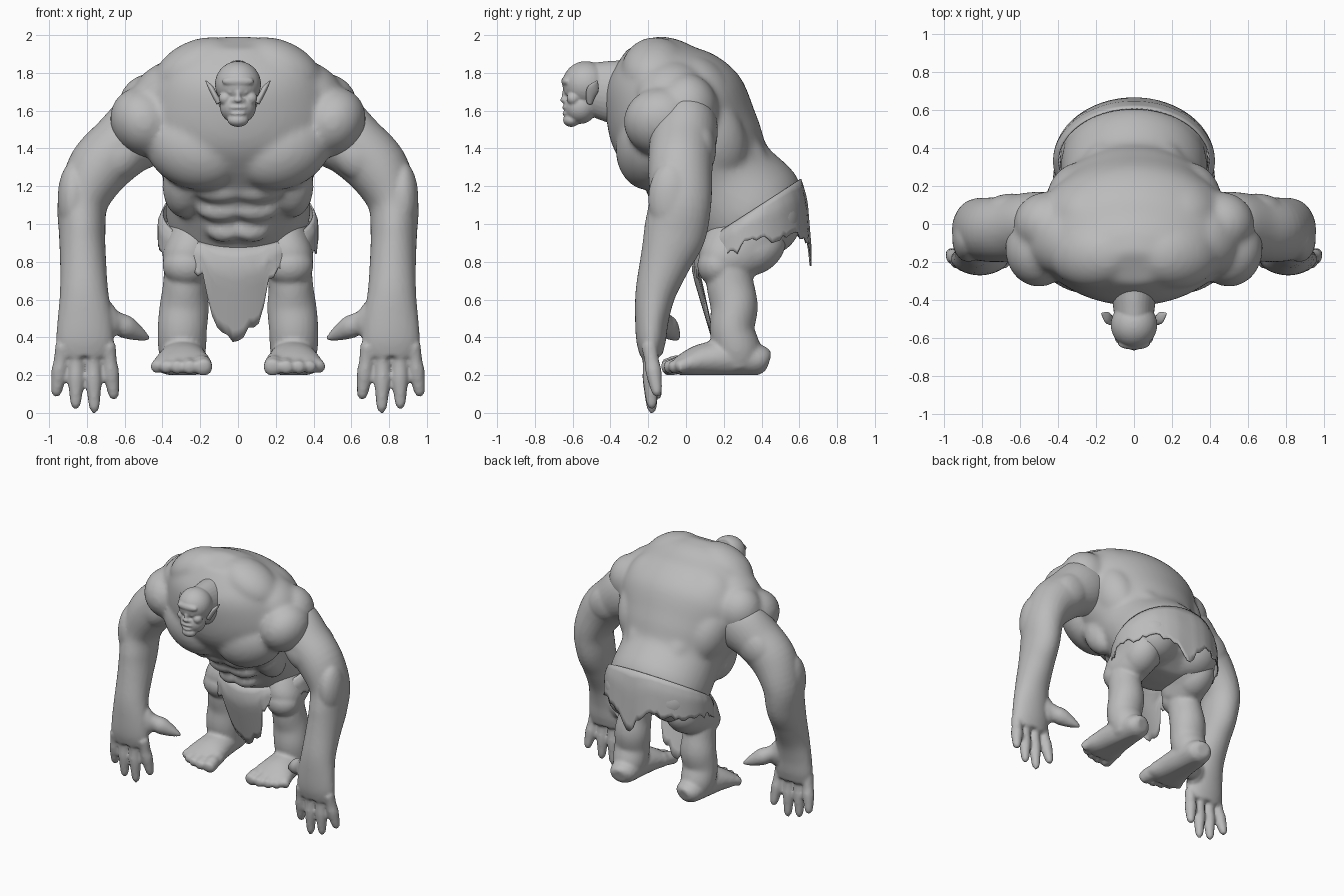
import bpy, bmesh, math, random
from mathutils import Vector, Euler, Matrix

cube = bpy.data.objects.get("Cube")
if cube:
    bpy.data.objects.remove(cube, do_unlink=True)

grey = bpy.data.materials.new("clay_grey")
grey.use_nodes = True
COLOUR = (0.5, 0.5, 0.5, 1)
grey.diffuse_color = COLOUR
grey.node_tree.nodes["Principled BSDF"].inputs["Base Color"].default_value = COLOUR


def blob(bm, centre, radii, rot=(0, 0, 0), pair=False):
    """Ellipsoid muscle, optionally mirrored across x; rotation in degrees."""
    for s in (1, -1) if pair else (1,):
        turn = Euler((math.radians(rot[0]), math.radians(rot[1]) * s, math.radians(rot[2]) * s))
        m = (Matrix.Translation((centre[0] * s, centre[1], centre[2]))
             @ turn.to_matrix().to_4x4() @ Matrix.Diagonal((*radii, 1)))
        bmesh.ops.create_uvsphere(bm, u_segments=32, v_segments=20, radius=1, matrix=m)


def spline(keys, steps):
    """Catmull-Rom interpolation through tuples of numbers."""
    out = []
    for i in range(len(keys) - 1):
        p0, p1, p2, p3 = (keys[max(0, min(len(keys) - 1, i + k))] for k in (-1, 0, 1, 2))
        for j in range(steps):
            t = j / steps
            out.append([b + .5 * t * (c - a + t * (2 * a - 5 * b + 4 * c - d + t * (3 * (b - c) + d - a)))
                        for a, b, c, d in zip(p0, p1, p2, p3)])
    return out + [list(keys[-1])]


def loft(bm, keys, ref=(0, 1, 0), steps=5, sides=32):
    """Closed elliptical tube through keys of (x, y, z, side radius, depth radius)."""
    pts = spline(keys, steps)
    rings = []
    for i, p in enumerate(pts):
        a, b = pts[max(i - 1, 0)], pts[min(i + 1, len(pts) - 1)]
        t = (Vector(b[:3]) - Vector(a[:3])).normalized()
        u = Vector(ref).cross(t).normalized()
        v = t.cross(u)
        ring = []
        for k in range(sides):
            th = math.tau * k / sides
            ring.append(bm.verts.new(Vector(p[:3]) + u * math.cos(th) * p[3] + v * math.sin(th) * p[4]))
        rings.append(ring)
    for r, q in zip(rings, rings[1:]):
        for k in range(sides):
            bm.faces.new((r[k], r[(k + 1) % sides], q[(k + 1) % sides], q[k]))
    bm.faces.new(rings[0][::-1])
    bm.faces.new(rings[-1])


def digit(bm, base, tip, r0, r1, ref=(0, 1, 0)):
    """Finger or toe with a rounded tip."""
    a, b = Vector(base), Vector(tip)
    shape = ((0, r0), (.3, r0 * .9), (.5, r0), (.75, (r0 + r1) / 2), (.92, r1), (1, r1 * .4))
    loft(bm, [(*a.lerp(b, f), r, r) for f, r in shape], ref, steps=3, sides=16)


def finish(bm, name, voxel=0, smooth=3, mirror=False):
    """Turn a bmesh into an object, melting overlapping shapes into one skin."""
    if mirror:
        bmesh.ops.scale(bm, vec=(-1, 1, 1), verts=bm.verts)
        bmesh.ops.reverse_faces(bm, faces=bm.faces)
    bmesh.ops.recalc_face_normals(bm, faces=bm.faces)
    me = bpy.data.meshes.new(name)
    bm.to_mesh(me)
    bm.free()
    me.materials.append(grey)
    me.shade_smooth()
    ob = bpy.data.objects.new(name, me)
    bpy.context.collection.objects.link(ob)
    if voxel:
        rm = ob.modifiers.new("skin", 'REMESH')
        rm.mode, rm.voxel_size, rm.use_smooth_shade = 'VOXEL', voxel, True
        sm = ob.modifiers.new("soften", 'SMOOTH')
        sm.factor, sm.iterations = .5, smooth
    return ob


# Torso: hunched trunk lofted along the spine, then muscles
bm = bmesh.new()
loft(bm, [(0, .46, .88, .2, .1), (0, .41, .95, .32, .23), (0, .34, 1.04, .38, .325), (0, .18, 1.22, .385, .315),
          (0, .07, 1.39, .46, .355), (0, -.05, 1.59, .54, .385), (0, -.15, 1.77, .46, .31),
          (0, -.2, 1.89, .33, .2), (0, -.23, 1.96, .16, .09)], sides=48)
blob(bm, (.24, -.19, 1.4), (.27, .18, .21), (0, -25, 8), True)        # pectorals
blob(bm, (.5, -.13, 1.54), (.17, .2, .19), (0, 35, 0), True)          # front shoulders
blob(bm, (.45, .0, 1.61), (.18, .17, .19), (0, 35, 0), True)          # rear shoulders
blob(bm, (.38, -.08, 1.7), (.2, .19, .15), (0, 35, 0), True)          # shoulder tops
blob(bm, (.22, -.16, 1.82), (.24, .18, .15), (0, 25, 0), True)        # trapezius
blob(bm, (.22, .06, 1.66), (.24, .2, .25), (32, 15, 0), True)         # shoulder blades
blob(bm, (.3, .12, 1.46), (.16, .19, .26), (25, 12, 0), True)         # back flanks
blob(bm, (.14, .28, 1.42), (.13, .1, .28), (38, 0, 0), True)          # lower back
for y, z, w in ((-.14, 1.18, .14), (-.07, 1.08, .13), (.0, .97, .1)): # abdominals
    blob(bm, (w * .7, y, z), (w, .06, .07), (-35, 0, 12), True)
blob(bm, (.29, -.02, 1.2), (.11, .12, .18), (30, 0, 0), True)         # obliques
blob(bm, (.18, .42, 1.02), (.19, .19, .19), (0, 0, 0), True)          # buttocks
finish(bm, "torso", .019, 7)

# Head: skull, face and thick neck
bm = bmesh.new()
loft(bm, [(0, -.15, 1.69, .2, .2), (0, -.33, 1.695, .13, .175), (0, -.42, 1.705, .112, .16),
          (0, -.52, 1.72, .1, .135)], ref=(0, 0, 1))
blob(bm, (0, -.53, 1.74), (.122, .124, .122))                         # skull
blob(bm, (0, -.56, 1.62), (.096, .088, .09))                          # jaw
blob(bm, (0, -.607, 1.55), (.056, .044, .036))                        # chin
blob(bm, (0, -.63, 1.755), (.085, .03, .03))                          # brow
blob(bm, (.066, -.597, 1.665), (.036, .035, .035), pair=True)         # cheeks
blob(bm, (.038, -.628, 1.7), (.018, .014, .012), pair=True)           # eyes
blob(bm, (0, -.632, 1.69), (.016, .025, .05), (-12, 0, 0))            # nose bridge
blob(bm, (0, -.642, 1.657), (.025, .024, .018))                       # nose tip
blob(bm, (.022, -.634, 1.652), (.016, .016, .014), pair=True)         # nostrils
blob(bm, (0, -.632, 1.617), (.05, .024, .011))                        # upper lip
blob(bm, (0, -.632, 1.585), (.042, .022, .011))                       # lower lip
finish(bm, "head", .0075, 1)

for side, flip in (("left", False), ("right", True)):
    # Ear: pointed flap
    bm = bmesh.new()
    loft(bm, [(.1, -.51, 1.64, .015, .015), (.122, -.505, 1.68, .015, .026), (.143, -.49, 1.72, .014, .03),
              (.17, -.47, 1.758, .003, .004)], sides=16)
    finish(bm, side + "_ear", mirror=flip)

    # Arm with hand
    bm = bmesh.new()
    loft(bm, [(.4, .01, 1.56, .17, .15), (.5, .0, 1.5, .2, .17), (.62, -.02, 1.41, .175, .175),
              (.74, -.03, 1.29, .165, .17), (.82, -.03, 1.12, .135, .165), (.825, -.06, .95, .123, .165),
              (.82, -.11, .8, .122, .135), (.815, -.16, .64, .128, .108), (.81, -.18, .5, .145, .09),
              (.81, -.185, .38, .152, .078), (.81, -.185, .3, .135, .058)])
    blob(bm, (.63, -.1, 1.36), (.16, .1, .12), (0, 42, 0))            # biceps
    blob(bm, (.64, .07, 1.4), (.17, .09, .13), (0, 42, 0))            # triceps
    blob(bm, (.87, -.08, 1.13), (.085, .12, .2))                      # outer forearm
    blob(bm, (.82, .04, 1.1), (.1, .08, .15))                         # elbow
    for x0, x1, y, z in ((.69, .655, -.15, .07), (.77, .76, -.18, .0), (.855, .86, -.18, .02),
                         (.925, .965, -.15, .085)):
        digit(bm, (x0, -.195, .36), (x1, y, z), .043, .027)
    digit(bm, (.72, -.16, .52), (.47, -.04, .39), .062, .022)         # thumb
    blob(bm, (.7, -.15, .5), (.07, .06, .11), (0, 20, 0))             # thumb ball
    finish(bm, side + "_arm", .0135, 2, flip)

    # Leg with foot
    bm = bmesh.new()
    loft(bm, [(.2, .42, 1.04, .15, .16), (.22, .36, .97, .165, .19), (.245, .27, .88, .145, .19),
              (.265, .19, .8, .135, .145), (.27, .15, .74, .1, .08)])
    blob(bm, (.272, .17, .78), (.127, .11, .11))                      # knee
    blob(bm, (.25, .37, .87), (.13, .17, .13), (35, 0, 0))            # hamstring
    loft(bm, [(.27, .22, .78, .12, .12), (.28, .235, .67, .118, .125), (.285, .255, .56, .13, .125),
              (.295, .245, .44, .13, .118), (.295, .27, .33, .125, .125), (.29, .28, .24, .1, .11)])
    loft(bm, [(.28, .435, .27, .05, .05), (.285, .39, .28, .095, .08), (.29, .24, .29, .115, .1),
              (.293, .1, .28, .135, .09), (.295, .01, .26, .155, .07), (.295, -.05, .245, .15, .045)],
         ref=(0, 0, 1))
    for x, y, r in ((.178, -.125, .052), (.255, -.13, .042), (.322, -.115, .04), (.382, -.09, .038),
                    (.435, -.05, .037)):
        digit(bm, (x * .8 + .058, .03, .275), (x, y, .235), r, r * .85, (0, 0, 1))
    for v in bm.verts:                                                # flat sole
        v.co.z = max(v.co.z, .2)
    finish(bm, side + "_leg", .0135, 2, flip)

# Loincloth: tilted waist ring with a ragged hem, a front flap and a back point
bm = bmesh.new()
random.seed(4)
N, ROWS = 96, 8
grid = []
for k in range(N):
    th = math.tau * k / N
    c, s = math.cos(th), math.sin(th)
    top = Vector((.4 * c, .33 + .28 * s, 1.06 + .18 * s))
    front = max(0, 1 - abs(c + .03) / .42) * (s < 0)
    back = max(0, 1 - abs(c - .1) / .35) * (s > 0)
    drop = .16 + .13 * max(s, 0) + .17 * min(1, front * 4) + .2 * front + .17 * back + random.uniform(-.025, .025)
    col = []
    for r in range(ROWS + 1):
        f = r / ROWS
        flare = .025 * math.sin(math.pi * min(f * 1.2, .5))
        tuck = .3 * max(0, drop * f - .12) * (front > 0)
        col.append(bm.verts.new(top + Vector((c * flare, s * flare + .03 * f * max(s, 0) + tuck, -drop * f))))
    grid.append(col)
for k in range(N):
    a, b = grid[k], grid[(k + 1) % N]
    for r in range(ROWS):
        bm.faces.new((a[r], b[r], b[r + 1], a[r + 1]))
cloth = finish(bm, "loincloth")
thick = cloth.modifiers.new("thickness", 'SOLIDIFY')
thick.thickness = .008
